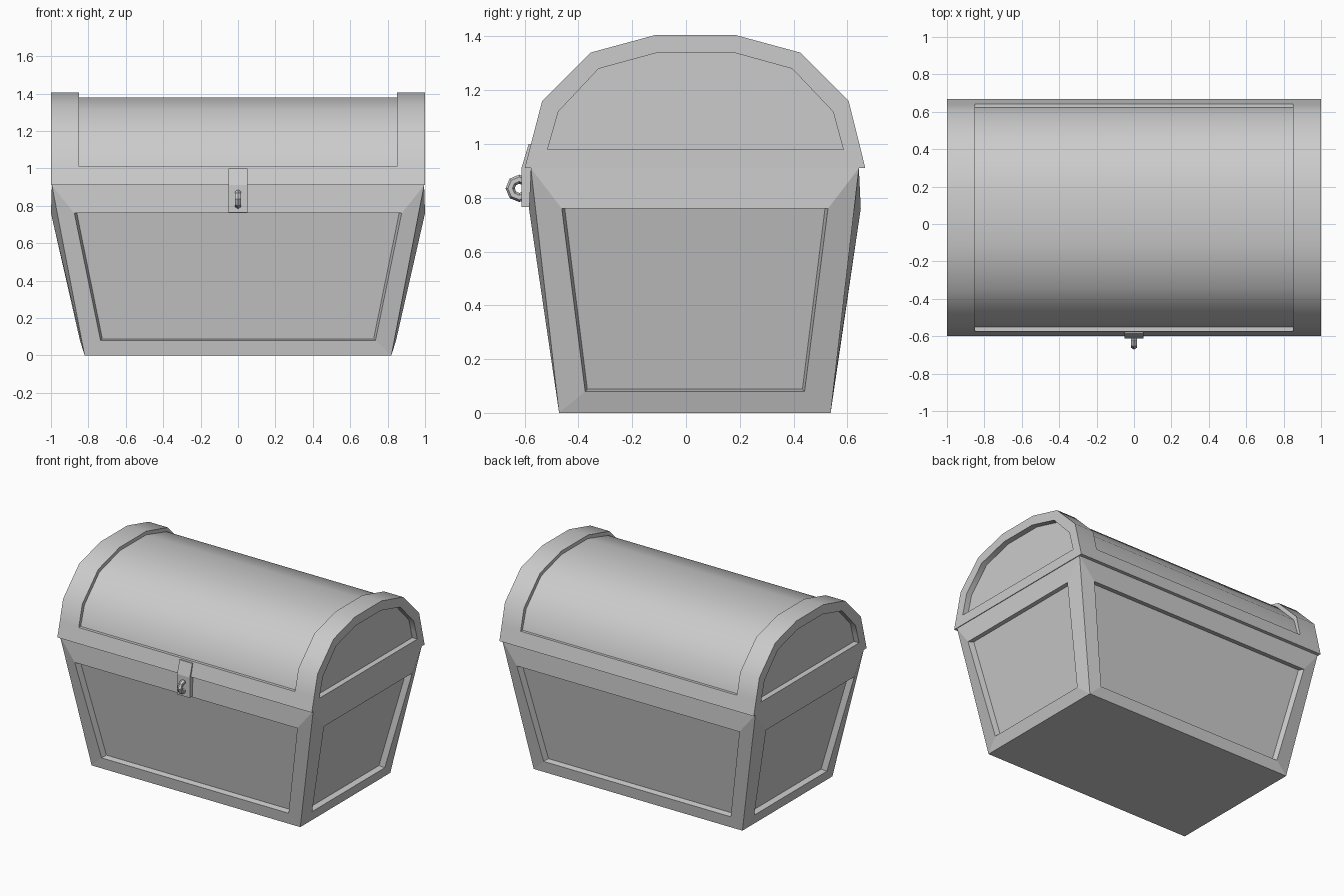
import bpy, bmesh
from math import pi
from mathutils import Matrix, Vector

if "Cube" in bpy.data.objects:
    bpy.data.objects.remove(bpy.data.objects["Cube"])

CY = 0.033  # y centre of the box


def finish(bm, name, angle=None):
    bmesh.ops.remove_doubles(bm, verts=bm.verts[:], dist=1e-4)
    bmesh.ops.recalc_face_normals(bm, faces=bm.faces[:])
    me = bpy.data.meshes.new(name)
    bm.to_mesh(me)
    bm.free()
    ob = bpy.data.objects.new(name, me)
    bpy.context.collection.objects.link(ob)
    if angle:
        bpy.context.view_layer.objects.active = ob
        ob.select_set(True)
        bpy.ops.object.shade_smooth_by_angle(angle=angle)
        ob.select_set(False)
    return ob


def loft(bm, rings, caps=(True, True)):
    """Skin a list of equal-length closed rings."""
    vs = [[bm.verts.new(p) for p in r] for r in rings]
    n = len(vs[0])
    for a, b in zip(vs, vs[1:]):
        for i in range(n):
            j = (i + 1) % n
            bm.faces.new((a[i], a[j], b[j], b[i]))
    if caps[0]:
        bm.faces.new(vs[0])
    if caps[1]:
        bm.faces.new(vs[-1])


# Box: four tapered walls, each a bulged frame around a recessed panel
def quad(w0, w1, o0, o1, z0, z1):
    return [Vector(p) for p in ((-w0, -o0, z0), (w0, -o0, z0), (w1, -o1, z1), (-w1, -o1, z1))]


long_wall = [quad(.82, .995, .505, .61, 0, .91),
             quad(.735, .875, .515, .617, .08, .76),
             quad(.725, .863, .475, .577, .087, .767)]
end_wall = [quad(.505, .61, .82, .995, 0, .91),
            quad(.408, .495, .845, 1.0, .08, .76),
            quad(.400, .485, .805, .96, .088, .768)]
bm = bmesh.new()
for k in range(4):
    turn = Matrix.Translation((0, CY, 0)) @ Matrix.Rotation(k * pi / 2, 4, 'Z')
    loft(bm, [[turn @ p for p in r] for r in (end_wall if k % 2 else long_wall)], (False, True))
for w, d, z in ((.82, .505, 0), (.995, .61, .91)):
    bm.faces.new([bm.verts.new((sx * w, CY + sy * d, z))
                  for sx, sy in ((-1, -1), (1, -1), (1, 1), (-1, 1))])
finish(bm, "chest_box")

# Lid: arched profile with a sunken middle and recessed ends
outer = [(-.60, .91), (-.535, 1.16), (-.355, 1.34), (-.115, 1.405),
         (.185, 1.405), (.425, 1.34), (.605, 1.16), (.667, .91)]
inner = [(-.515, .98), (-.475, 1.12), (-.325, 1.28), (-.105, 1.34),
         (.177, 1.34), (.395, 1.28), (.547, 1.12), (.585, .98)]
sunk = [(-.552, 1.01), (-.51, 1.146), (-.342, 1.315), (-.112, 1.38),
        (.182, 1.38), (.412, 1.315), (.58, 1.146), (.622, 1.01)]


def lip(p, t=0.4):
    """Add a doubled point on each foot so the sunken middle can step in."""
    a = tuple(p[0][i] + (p[1][i] - p[0][i]) * t for i in (0, 1))
    b = tuple(p[-1][i] + (p[-2][i] - p[-1][i]) * t for i in (0, 1))
    return [p[0], a, a] + p[1:-1] + [b, b, p[-1]]


out, inn = lip(outer), lip(inner)
mid = out[:2] + sunk + out[-2:]
stations = [(-.96, inn), (-1, inn), (-1, out), (-.85, out), (-.85, mid),
            (.85, mid), (.85, out), (1, out), (1, inn), (.96, inn)]
bm = bmesh.new()
loft(bm, [[(x, y, z) for y, z in prof] for x, prof in stations])
finish(bm, "chest_lid", 0.7)

# Hasp plate bent over the lid edge
plate = [(-.575, .765), (-.612, .765), (-.612, .91), (-.585, 1.0), (-.56, 1.0), (-.575, .91)]
bm = bmesh.new()
loft(bm, [[(x, y, z) for y, z in plate] for x in (-.05, .05)])
finish(bm, "hasp_plate")

# Low-poly lock loop
bpy.ops.mesh.primitive_torus_add(major_segments=8, minor_segments=6, major_radius=.034,
                                 minor_radius=.017, location=(0, -.62, .835),
                                 rotation=(0, pi / 2, 0))
bpy.context.object.name = "lock_loop"
